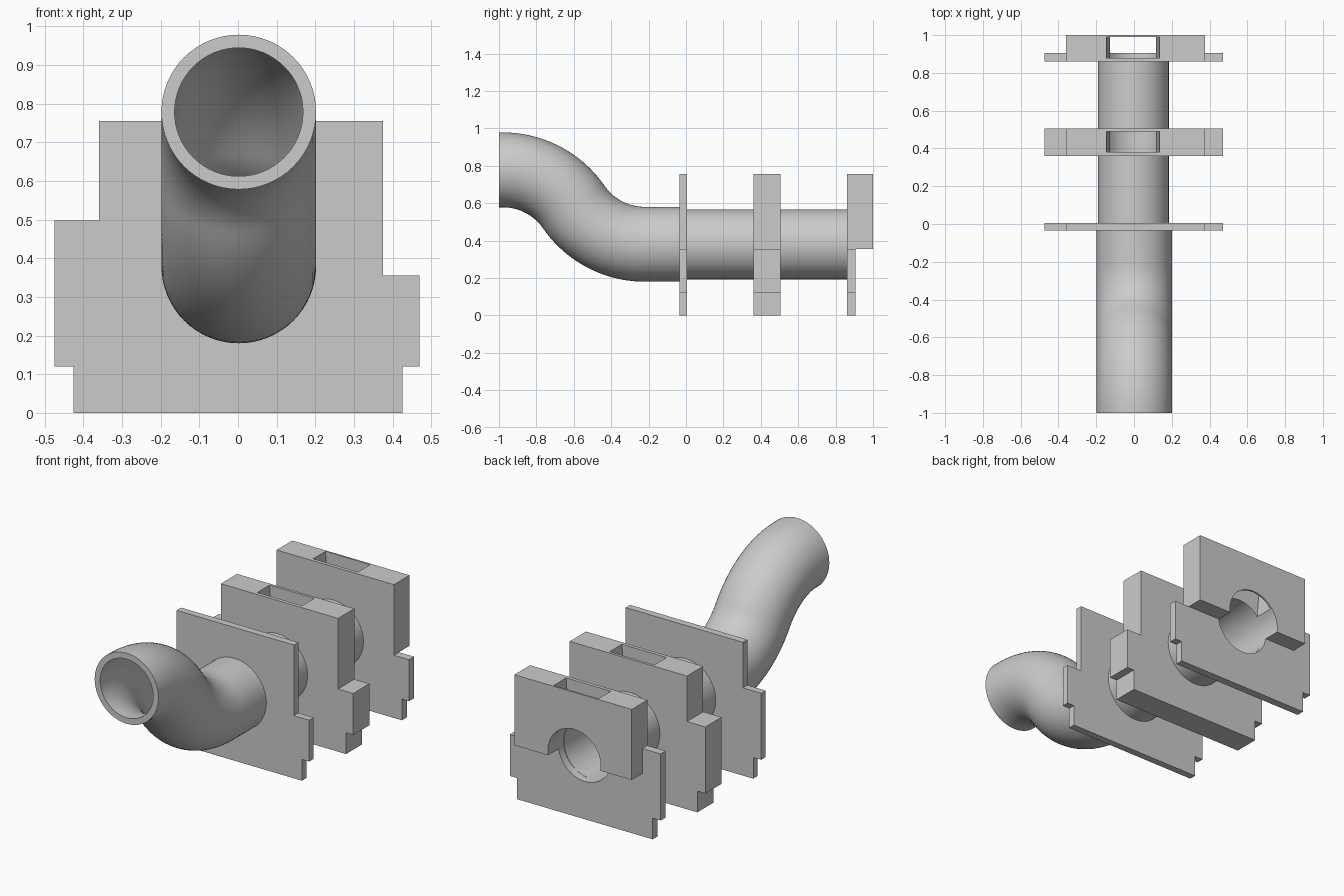
import bpy, bmesh, math
from mathutils import Vector

cube = bpy.data.objects.get("Cube")
if cube:
    bpy.data.objects.remove(cube, do_unlink=True)

grey = bpy.data.materials.new("light grey")
grey.use_nodes = True
grey.diffuse_color = (0.6, 0.6, 0.6, 1)
grey.node_tree.nodes["Principled BSDF"].inputs["Base Color"].default_value = (0.6, 0.6, 0.6, 1)

AXIS_Z, BORE, SEGMENTS = 0.38, 0.166, 64


def make_object(name, bm):
    bmesh.ops.recalc_face_normals(bm, faces=bm.faces)
    mesh = bpy.data.meshes.new(name)
    bm.to_mesh(mesh)
    bm.free()
    mesh.materials.append(grey)
    obj = bpy.data.objects.new(name, mesh)
    bpy.context.collection.objects.link(obj)
    return obj


def activate(obj):
    bpy.ops.object.select_all(action='DESELECT')
    obj.select_set(True)
    bpy.context.view_layer.objects.active = obj


def smooth(obj):
    activate(obj)
    bpy.ops.object.shade_smooth_by_angle(angle=math.radians(35))


def tube(name, path, outer, x=0.0):
    """Hollow tube along a path of (y, z, slope angle) stations."""
    bm = bmesh.new()

    def ring(station, radius):
        y, z, a = station
        up = Vector((0, math.sin(a), math.cos(a)))
        turns = [2 * math.pi * i / SEGMENTS for i in range(SEGMENTS)]
        return [bm.verts.new(Vector((x, y, z)) + radius * (Vector((math.cos(t), 0, 0)) + up * math.sin(t)))
                for t in turns]

    loops = [ring(s, outer) for s in path] + [ring(s, BORE) for s in reversed(path)]
    for a, b in zip(loops, loops[1:] + loops[:1]):
        for i in range(SEGMENTS):
            j = (i + 1) % SEGMENTS
            bm.faces.new((a[i], a[j], b[j], b[i]))
    obj = make_object(name, bm)
    smooth(obj)
    return obj


def extrude_profile(name, points, y0, y1):
    """Extrude an (x, z) outline between two depths."""
    bm = bmesh.new()
    face = bm.faces.new([bm.verts.new((x, y0, z)) for x, z in points])
    new = bmesh.ops.extrude_face_region(bm, geom=[face])["geom"]
    bmesh.ops.translate(bm, vec=(0, y1 - y0, 0),
                        verts=[v for v in new if isinstance(v, bmesh.types.BMVert)])
    return make_object(name, bm)


def cut(obj, cutter):
    mod = obj.modifiers.new("cut", 'BOOLEAN')
    mod.operation, mod.solver, mod.object = 'DIFFERENCE', 'EXACT', cutter
    activate(obj)
    bpy.ops.object.modifier_apply(modifier=mod.name)


# S-bend pipe: two equal arcs that drop to the main axis
RISE, RUN, BEND_START, BEND_END = 0.398, 0.76, -0.98, -0.22
angle = 2 * math.atan(RISE / RUN)
radius = RUN / 2 / math.sin(angle)
STEPS = 20
path = [(-1.0, AXIS_Z + RISE, 0)]
for i in range(STEPS + 1):
    a = angle * i / STEPS
    path.append((BEND_START + radius * math.sin(a), AXIS_Z + RISE - radius * (1 - math.cos(a)), a))
for i in range(STEPS - 1, -1, -1):
    a = angle * i / STEPS
    path.append((BEND_END - radius * math.sin(a), AXIS_Z + radius * (1 - math.cos(a)), a))
path.append((-0.035, AXIS_Z, 0))
tube("bent_front_pipe", path, 0.2, 0.002)

# Straight pipe sections between the plates
for name, y0, y1 in (("middle_pipe", 0.005, 0.36), ("back_pipe", 0.505, 0.86)):
    tube(name, [(y0, AXIS_Z, 0), (y1, AXIS_Z, 0)], 0.187, -0.003)

# Support plates with stepped outline
outline = [(-0.425, 0), (0.425, 0), (0.425, 0.12), (0.47, 0.12), (0.47, 0.355), (0.375, 0.355),
           (0.375, 0.755), (-0.36, 0.755), (-0.36, 0.497), (-0.475, 0.497), (-0.475, 0.12), (-0.425, 0.12)]
block = [(-0.36, 0.355), (0.375, 0.355), (0.375, 0.755), (-0.36, 0.755)]
front_plate = extrude_profile("front_plate", outline, -0.035, 0.005)
middle_plate = extrude_profile("middle_plate", outline, 0.36, 0.505)
back_plate = extrude_profile("back_plate", outline, 0.86, 0.905)
back_block = extrude_profile("back_block", block, 0.905, 1.0)

# Cutters: the pipe bore and the tapered slots open at the top
turns = [2 * math.pi * i / SEGMENTS for i in range(SEGMENTS)]
bore = extrude_profile("bore_cutter", [(BORE * math.cos(t), AXIS_Z + BORE * math.sin(t)) for t in turns], -0.5, 1.5)
slot = [(-0.123, 0.45), (0.113, 0.45), (0.137, 0.78), (-0.147, 0.78)]
middle_slot = extrude_profile("middle_slot_cutter", slot, 0.38, 0.49)
back_slot = extrude_profile("back_slot_cutter", slot, 0.88, 0.99)

for obj in (front_plate, middle_plate, back_plate, back_block):
    cut(obj, bore)
cut(middle_plate, middle_slot)
cut(back_plate, back_slot)
cut(back_block, back_slot)
for obj in (front_plate, middle_plate, back_plate, back_block):
    smooth(obj)
for cutter in (bore, middle_slot, back_slot):
    bpy.data.objects.remove(cutter, do_unlink=True)
